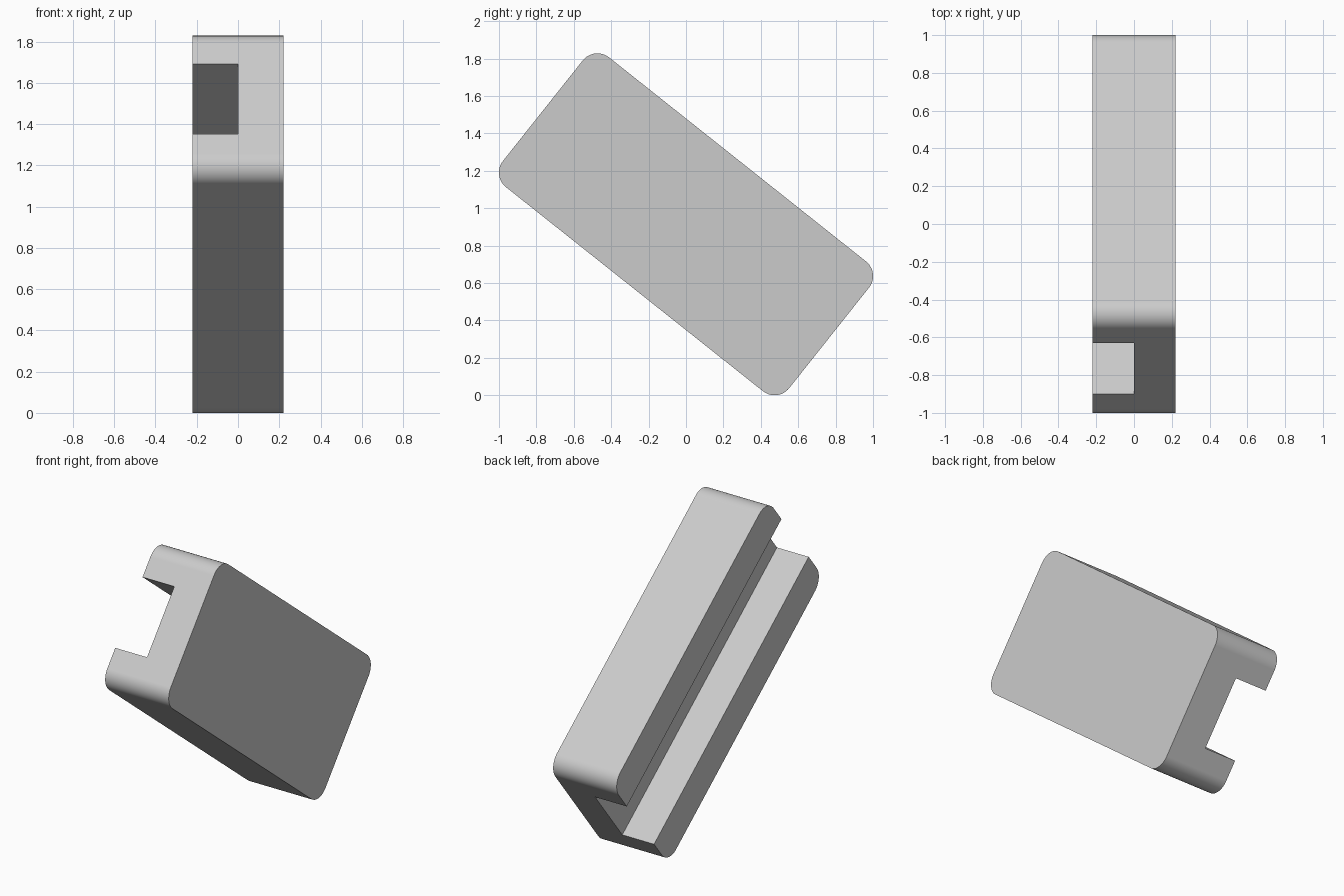
import bpy
import bmesh
from math import radians
from mathutils import Matrix

cube = bpy.data.objects.get("Cube")
if cube:
    bpy.data.objects.remove(cube, do_unlink=True)

HALF_THICK = 0.22    # across x
HALF_LENGTH = 0.977  # along the tilted long axis
HALF_WIDTH = 0.443
HALF_SLOT = 0.217
CORNER = 0.1
TILT = 38.45
CENTRE_Z = 0.914

# Light grey material
grey = bpy.data.materials.new("light grey")
grey.use_nodes = True
colour = (0.6, 0.6, 0.6, 1)
grey.diffuse_color = colour
grey.node_tree.nodes["Principled BSDF"].inputs["Base Color"].default_value = colour

# Channel profile, open towards -x, extruded along the long axis
upper = [(HALF_THICK, HALF_WIDTH), (-HALF_THICK, HALF_WIDTH),
         (-HALF_THICK, HALF_SLOT), (0, HALF_SLOT)]
profile = upper + [(x, -z) for x, z in reversed(upper)]
bm = bmesh.new()
end = bm.faces.new([bm.verts.new((x, -HALF_LENGTH, z)) for x, z in profile])
extruded = bmesh.ops.extrude_face_region(bm, geom=[end], use_keep_orig=True)
moved = [g for g in extruded["geom"] if isinstance(g, bmesh.types.BMVert)]
bmesh.ops.translate(bm, verts=moved, vec=(0, 2 * HALF_LENGTH, 0))
bmesh.ops.recalc_face_normals(bm, faces=bm.faces)

# Round the four outer corners
corners = [e for e in bm.edges
           if abs(e.verts[0].co.x - e.verts[1].co.x) > HALF_THICK * 1.5
           and all(abs(v.co.z) > HALF_WIDTH - 0.001 for v in e.verts)]
bmesh.ops.bevel(bm, geom=corners, offset=CORNER, offset_type='OFFSET',
                segments=12, profile=0.5, affect='EDGES')

# Tilt the block and lift it onto the ground
bm.transform(Matrix.Translation((0, 0, CENTRE_Z)) @ Matrix.Rotation(radians(-TILT), 4, 'X'))
mesh = bpy.data.meshes.new("slotted_block")
bm.to_mesh(mesh)
bm.free()
mesh.materials.append(grey)
mesh.shade_smooth()
mesh.set_sharp_from_angle(angle=radians(30))

block = bpy.data.objects.new("slotted_block", mesh)
bpy.context.collection.objects.link(block)
weighted = block.modifiers.new("flat_sides", 'WEIGHTED_NORMAL')
weighted.keep_sharp = True
